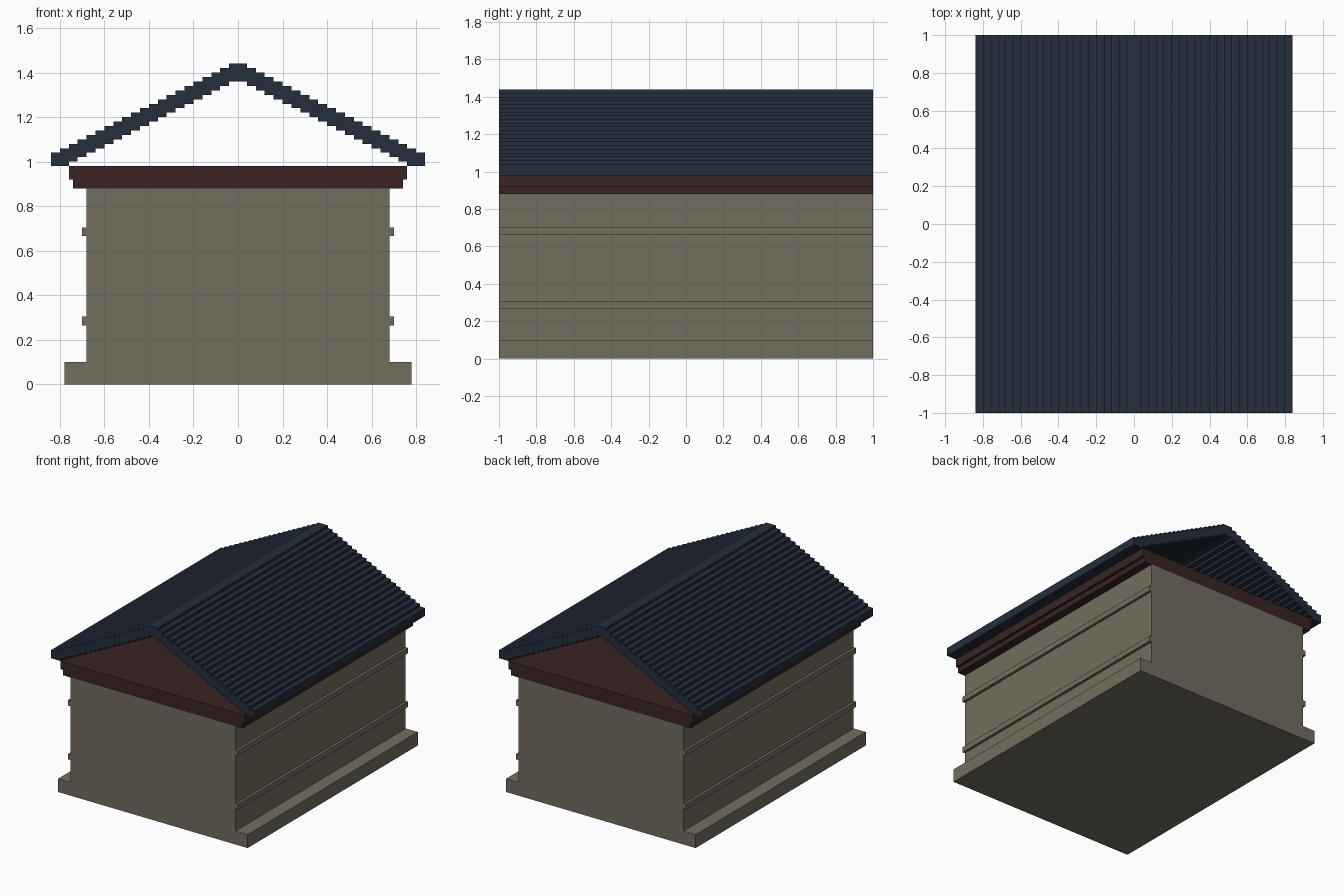
import bpy, bmesh

if "Cube" in bpy.data.objects:
    bpy.data.objects.remove(bpy.data.objects["Cube"])

HALF_LEN = 1.0


def material(name, rgb):
    m = bpy.data.materials.new(name)
    m.diffuse_color = (*rgb, 1.0)
    m.use_nodes = True
    m.node_tree.nodes["Principled BSDF"].inputs["Base Color"].default_value = m.diffuse_color
    return m


def extrude_profile(name, pts, mat):
    """Extrude a closed x-z outline along the full length in y."""
    bm = bmesh.new()
    face = bm.faces.new([bm.verts.new((x, -HALF_LEN, z)) for x, z in pts])
    res = bmesh.ops.extrude_face_region(bm, geom=[face], use_keep_orig=True)
    verts = [g for g in res["geom"] if isinstance(g, bmesh.types.BMVert)]
    bmesh.ops.translate(bm, verts=verts, vec=(0, 2 * HALF_LEN, 0))
    bmesh.ops.recalc_face_normals(bm, faces=bm.faces[:])
    me = bpy.data.meshes.new(name)
    bm.to_mesh(me)
    bm.free()
    me.materials.append(mat)
    ob = bpy.data.objects.new(name, me)
    bpy.context.collection.objects.link(ob)
    return ob


def mirrored(right):
    """Close a right-hand outline with its mirror image."""
    return right + [(-x, z) for x, z in reversed(right)]


stone = material("warm grey stone", (0.174, 0.153, 0.114))
trim = material("dark red trim", (0.042, 0.0168, 0.0176))
slate = material("dark blue slate", (0.0168, 0.0273, 0.0452))

# Walls with wide plinth and two thin side ledges
wall = [(0.78, 0), (0.78, 0.10), (0.68, 0.10)]
for z in (0.265, 0.665):
    wall += [(0.68, z), (0.70, z), (0.70, z + 0.04), (0.68, z + 0.04)]
wall += [(0.68, 0.88)]
extrude_profile("walls", mirrored(wall), stone)

# Stepped cornice
cornice = [(0.74, 0.88), (0.74, 0.92), (0.76, 0.92), (0.76, 0.98)]
extrude_profile("cornice", mirrored(cornice), trim)

# Open stepped roof: underside from ridge to eave, then top back to ridge
STEP, RISE, N = 0.04, 0.02, 20
roof = []
for k in range(N - 1, -1, -1):
    z = 0.98 + RISE * k
    inner = 0.76 - STEP * k
    if k < N - 1:
        roof.append((inner, z))
    roof.append((inner + 2 * STEP if k == 0 else inner + STEP, z))
for k in range(N + 1):
    z = 1.04 + RISE * k
    outer = 0.84 - STEP * k
    roof.append((outer, z))
    if k < N:
        roof.append((outer - STEP, z))
extrude_profile("roof", mirrored(roof), slate)
